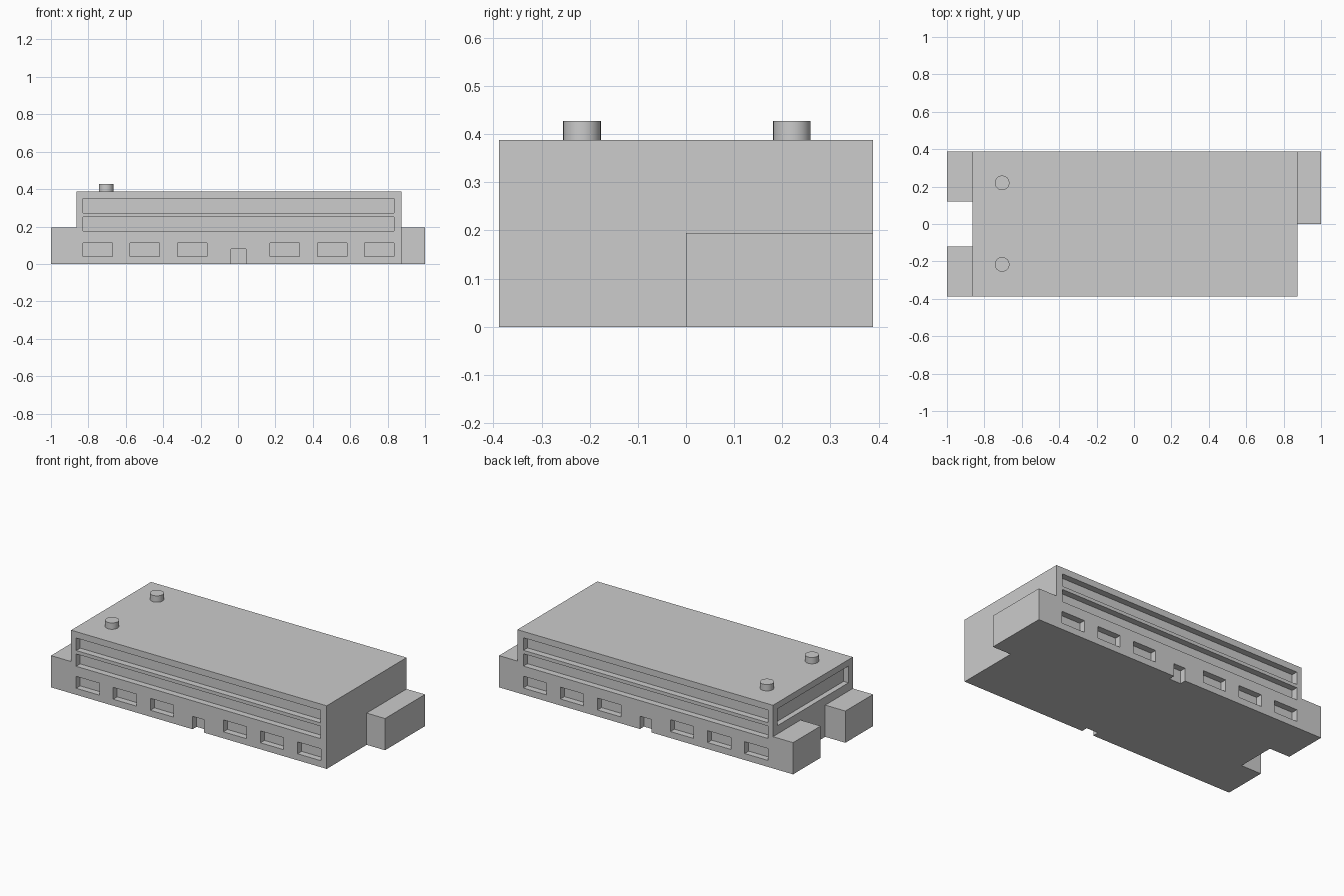
import bpy
import bmesh
from mathutils import Matrix, Vector

cube = bpy.data.objects.get("Cube")
if cube:
    bpy.data.objects.remove(cube, do_unlink=True)

# Main dimensions
LEFT, RIGHT = -0.863, 0.875      # ends of the main hall
DEPTH = 0.388                    # half depth of the building
ROOF, WING_TOP = 0.388, 0.195
RECESS = 0.039

grey = bpy.data.materials.new("concrete_grey")
grey.use_nodes = True
colour = (0.604, 0.604, 0.604, 1)
grey.diffuse_color = colour
grey.node_tree.nodes["Principled BSDF"].inputs["Base Color"].default_value = colour


def boxes(name, spans):
    """One object holding a box for each ((x0, x1), (y0, y1), (z0, z1))."""
    bm = bmesh.new()
    for span in spans:
        size = [b - a for a, b in span]
        centre = Vector([(a + b) / 2 for a, b in span])
        bmesh.ops.create_cube(bm, size=1, matrix=Matrix.Translation(centre) @ Matrix.Diagonal((*size, 1)))
    mesh = bpy.data.meshes.new(name)
    bm.to_mesh(mesh)
    bm.free()
    mesh.materials.append(grey)
    obj = bpy.data.objects.new(name, mesh)
    bpy.context.collection.objects.link(obj)
    return obj


def combine(target, other, operation):
    """Apply a boolean and discard the second object."""
    mod = target.modifiers.new(operation, "BOOLEAN")
    mod.operation, mod.solver, mod.object = operation, "EXACT", other
    bpy.context.view_layer.objects.active = target
    bpy.ops.object.modifier_apply(modifier=mod.name)
    bpy.data.objects.remove(other, do_unlink=True)


# Main hall with two wings on one end and a single wing on the other
building = boxes("building", [((LEFT, RIGHT), (-DEPTH, DEPTH), (0, ROOF))])
wings = [
    ((-1, LEFT + 0.02), (-DEPTH, -0.12), (0, WING_TOP)),
    ((-1, LEFT + 0.02), (0.12, DEPTH), (0, WING_TOP)),
    ((RIGHT - 0.02, 1), (0, DEPTH), (0, WING_TOP)),
]
for wing in wings:
    combine(building, boxes("wing", [wing]), "UNION")

# Recessed window bands, lower windows and doorway, same on front and back
cuts = []
for side in (-1, 1):
    y = tuple(sorted((side * (DEPTH - RECESS), side * (DEPTH + 0.1))))
    for z in ((0.175, 0.251), (0.272, 0.349)):
        cuts.append(((-0.829, 0.834), y, z))
    for x in (-0.75, -0.498, -0.245, 0.251, 0.503, 0.756):
        cuts.append(((x - 0.079, x + 0.079), y, (0.04, 0.113)))
    cuts.append(((-0.037, 0.042), y, (-0.1, 0.079)))

# Wide window in the end wall above the paired wings
cuts.append(((LEFT - 0.1, LEFT + 0.033), (-0.345, 0.345), (0.246, 0.349)))
combine(building, boxes("recess_cutter", cuts), "DIFFERENCE")

# Round roof vents
for name, y in (("front_roof_vent", -0.216), ("back_roof_vent", 0.22)):
    bpy.ops.mesh.primitive_cylinder_add(vertices=32, radius=0.039, depth=0.049, location=(-0.705, y, 0.4025))
    vent = bpy.context.object
    vent.name = name
    vent.data.materials.append(grey)
    bpy.ops.object.shade_smooth_by_angle()
